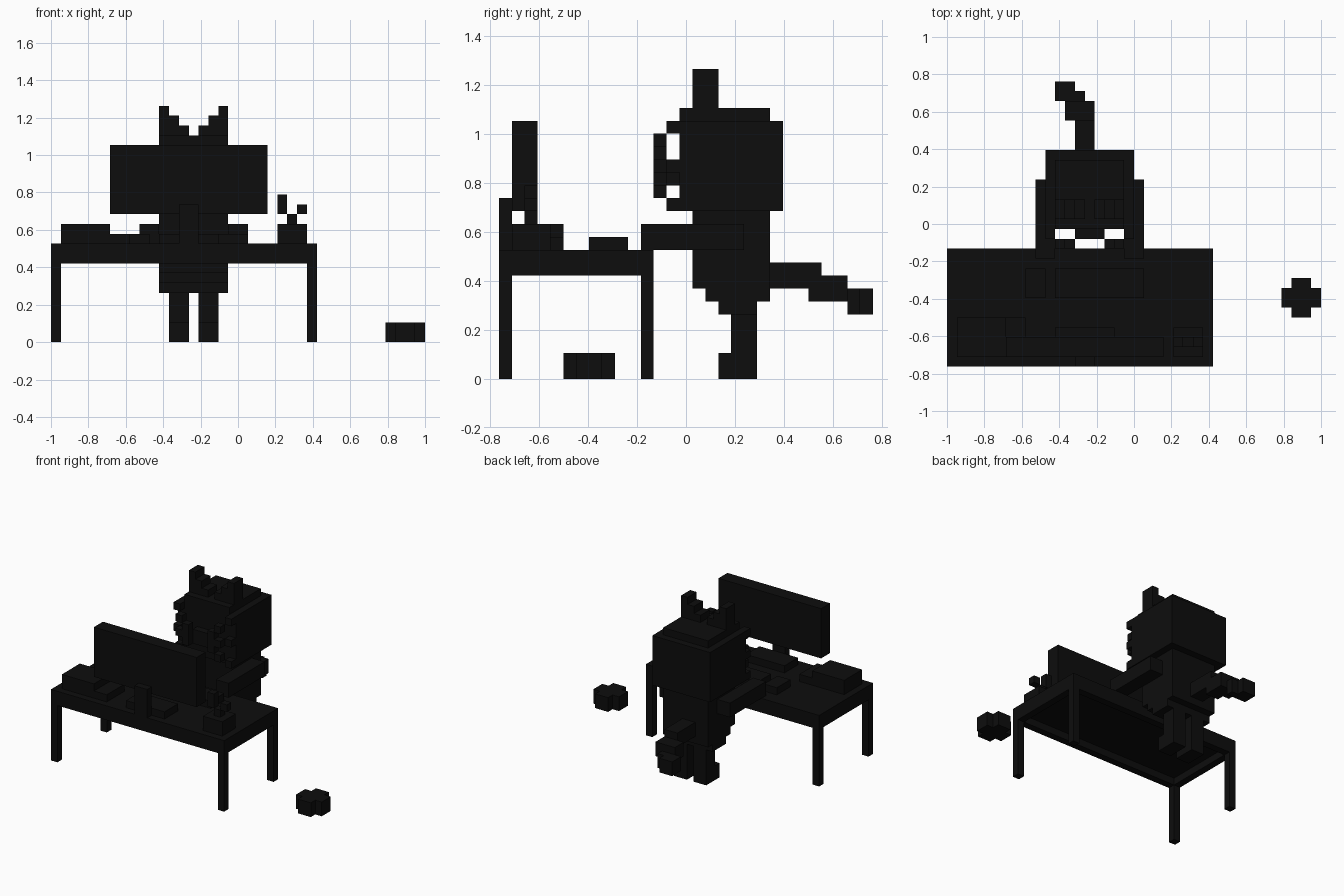
import bpy, bmesh

if "Cube" in bpy.data.objects:
    bpy.data.objects.remove(bpy.data.objects["Cube"])

U = 1 / 19                      # one block of the block grid
MID = 14.5                      # mirror plane of the animal, in blocks

mat = bpy.data.materials.new("near black")
mat.diffuse_color = (0.004, 0.004, 0.004, 1)
mat.use_nodes = True
mat.node_tree.nodes["Principled BSDF"].inputs["Base Color"].default_value = mat.diffuse_color


def part(name, *boxes, mirror=None):
    """Object of boxes (x0, x1, y0, y1, z0, z1) in grid blocks."""
    boxes = list(boxes)
    if mirror is not None:
        boxes += [(2 * mirror - b[1], 2 * mirror - b[0], *b[2:]) for b in boxes]
    bm = bmesh.new()
    for x0, x1, y0, y1, z0, z1 in boxes:
        vs = bmesh.ops.create_cube(bm, size=1)["verts"]
        for v in vs:
            v.co.x = (x1 if v.co.x > 0 else x0) * U - 1
            v.co.y = ((y1 if v.co.y > 0 else y0) - 14.5) * U
            v.co.z = (z1 if v.co.z > 0 else z0) * U
    me = bpy.data.meshes.new(name)
    bm.to_mesh(me)
    bm.free()
    me.materials.append(mat)
    ob = bpy.data.objects.new(name, me)
    bpy.context.collection.objects.link(ob)
    return ob


# Desk: top, apron around a recessed underside, four legs
part("desk_top", (0, 27, 0, 12, 9, 10))
part("desk_apron", (0, 27, 0, 1, 8, 9), (0, 27, 11, 12, 8, 9),
     (0, 1, 1, 11, 8, 9), (26, 27, 1, 11, 8, 9))
part("desk_legs", (0, 1, 0, 1, 0, 8), (0, 1, 11, 12, 0, 8), mirror=13.5)

# Monitor with neck and foot
part("monitor_screen", (6, 22, 1, 3, 13, 20))
part("monitor_neck", (13, 15, 0, 1, 10, 14))
part("monitor_foot", (11, 17, 1, 4, 10, 11))

# Desk clutter
part("keyboard", (11, 20, 7, 10, 10, 11))
part("mouse", (8, 10, 7, 10, 10, 11))
part("book_stack", (1, 6, 1, 5, 10, 12))
part("note_pad", (6, 8, 1, 5, 10, 11))
part("plant_pot", (23, 26, 1, 4, 10, 12))
part("sprout", (24, 25, 2, 3, 12, 13), (23, 24, 2, 3, 13, 15), (25, 26, 2, 3, 13, 14))

# Cat head with crown, stepped ears and snout
part("head", (10, 19, 14, 22, 13, 20))
part("head_crown", (11, 18, 14, 21, 20, 21))
part("ears", *[(11 + i, 12 + i, 15, 17, 21, 24 - i) for i in range(3)], mirror=MID)
part("snout", (13, 16, 13, 14, 15, 17))

# Three whiskers on each side, fanning outward and bending back
whiskers = []
for slope in (-1, 0, 1):
    for i, (x, y) in enumerate([(12, 12), (11, 12), (10, 13)]):
        z = 16 + slope * (i + 1)
        whiskers.append((x, x + 1, y, y + 1, z, z + 1))
part("whiskers", *whiskers, mirror=MID)

# Cat body, arms, legs
part("body", (11, 18, 15, 21, 7, 13), (11, 18, 16, 21, 6, 7), (11, 18, 17, 20, 5, 6))
part("arms", (9, 11, 11, 19, 10, 12), mirror=MID)
part("cat_legs", (12, 14, 18, 20, 0, 5), (12, 14, 17, 18, 0, 2), mirror=MID)

# Tail stepping down and to one side
part("tail", (13, 15, 21, 25, 7, 9), (13, 15, 24, 27, 6, 8), (12, 13, 25, 27, 6, 8),
     (11, 13, 27, 29, 5, 7), (13, 14, 27, 28, 5, 7))

# Round food bowl on the floor
part("bowl", (34, 38, 6, 8, 0, 2), (35, 37, 5, 6, 0, 2), (35, 37, 8, 9, 0, 2))
